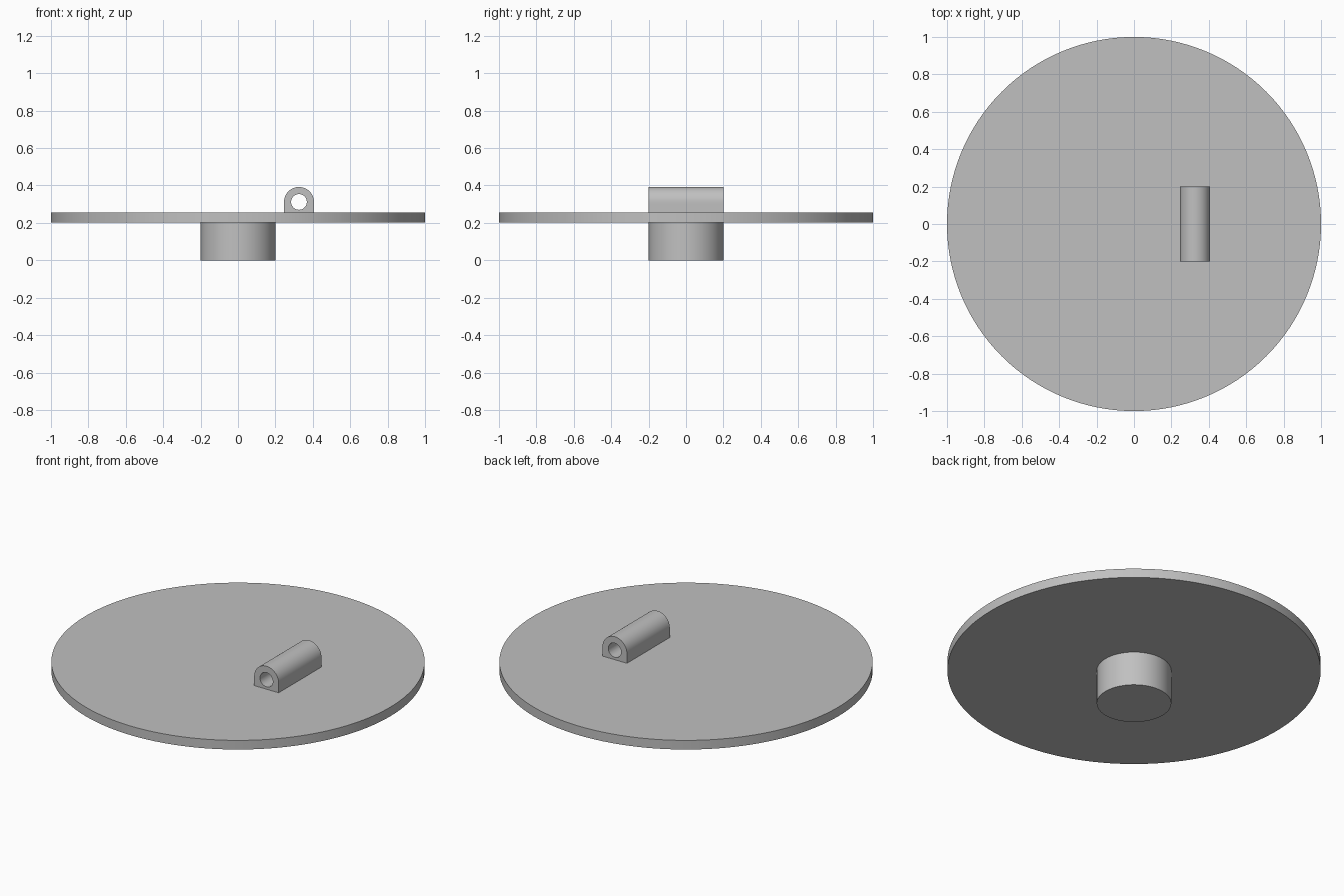
import bpy
import bmesh
from math import atan2, cos, sin, pi, radians

cube = bpy.data.objects.get("Cube")
if cube:
    bpy.data.objects.remove(cube, do_unlink=True)

# Single grey material
grey = bpy.data.materials.new("grey")
grey.use_nodes = True
colour = (0.53, 0.53, 0.53, 1)
grey.diffuse_color = colour
grey.node_tree.nodes["Principled BSDF"].inputs["Base Color"].default_value = colour

PLATE_BOTTOM, PLATE_TOP = 0.202, 0.256


def finish(obj):
    obj.data.materials.append(grey)
    bpy.ops.object.select_all(action="DESELECT")
    obj.select_set(True)
    bpy.context.view_layer.objects.active = obj
    bpy.ops.object.shade_smooth_by_angle(angle=radians(30))


def disc(name, radius, bottom, top, sides):
    bpy.ops.mesh.primitive_cylinder_add(
        vertices=sides, radius=radius, depth=top - bottom,
        location=(0, 0, (bottom + top) / 2))
    obj = bpy.context.object
    obj.name = name
    finish(obj)


# Round plate and the hub beneath it
disc("round_plate", 1, PLATE_BOTTOM, PLATE_TOP, 128)
disc("hub", 0.2, 0, PLATE_BOTTOM, 64)


# Arched block with a bore running front to back
def bored_block(name, x, z, outer, bore, half_length):
    drop = z - PLATE_TOP
    corner = atan2(drop, outer)
    steps = 48
    angles = [2 * pi * i / steps for i in range(steps)]
    angles = sorted(angles + [pi + corner, 2 * pi - corner])

    def outline(a):
        if a <= pi:
            return outer
        return min(outer / max(abs(cos(a)), 1e-6), drop / max(-sin(a), 1e-6))

    bm = bmesh.new()
    rings = []
    for y, radius in ((-half_length, outline), (half_length, outline),
                      (half_length, lambda a: bore), (-half_length, lambda a: bore)):
        rings.append([bm.verts.new((x + radius(a) * cos(a), y, z + radius(a) * sin(a)))
                      for a in angles])
    # Join outer skin, back rim, bore and front rim into a closed tube
    n = len(angles)
    for k in range(4):
        r, s = rings[k], rings[(k + 1) % 4]
        for i in range(n):
            j = (i + 1) % n
            bm.faces.new((r[i], r[j], s[j], s[i]))
    bmesh.ops.recalc_face_normals(bm, faces=bm.faces)
    mesh = bpy.data.meshes.new(name)
    bm.to_mesh(mesh)
    bm.free()
    obj = bpy.data.objects.new(name, mesh)
    bpy.context.collection.objects.link(obj)
    finish(obj)


bored_block("bored_handle_block", 0.326, 0.312, 0.08, 0.042, 0.2)
